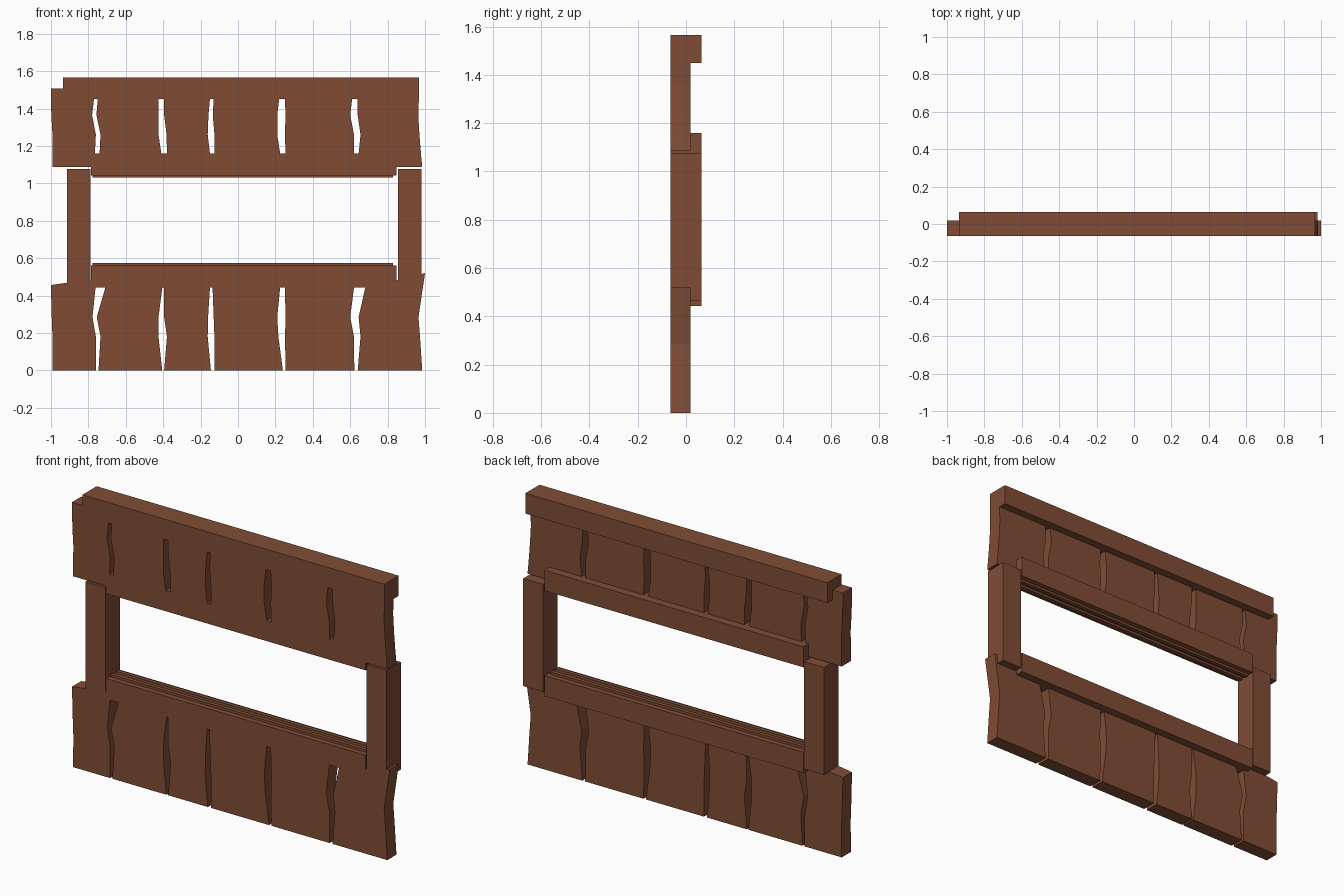
import bpy, bmesh

wood = bpy.data.materials.new("brown_wood")
wood.diffuse_color = (0.215, 0.073, 0.036, 1)

FRONT, MID, BACK = -0.064, 0.018, 0.064


def finish(name, bm):
    bmesh.ops.recalc_face_normals(bm, faces=bm.faces[:])
    me = bpy.data.meshes.new(name)
    bm.to_mesh(me)
    bm.free()
    me.materials.append(wood)
    ob = bpy.data.objects.new(name, me)
    bpy.context.collection.objects.link(ob)
    return ob


def slab(name, outline, y0=FRONT, y1=MID):
    """Extrude an x-z outline from y0 to y1."""
    bm = bmesh.new()
    f = bm.faces.new([bm.verts.new((x, y0, z)) for x, z in outline])
    r = bmesh.ops.extrude_face_region(bm, geom=[f])
    verts = [v for v in r["geom"] if isinstance(v, bmesh.types.BMVert)]
    bmesh.ops.translate(bm, verts=verts, vec=(0, y1 - y0, 0))
    return finish(name, bm)


def box(name, x0, x1, z0, z1, y0=FRONT, y1=BACK):
    return slab(name, [(x0, z0), (x1, z0), (x1, z1), (x0, z1)], y0, y1)


# Crooked plank edges: x at each height, alternately left and right edges
LOW_Z = (0, 0.18, 0.285, 0.44)
LOW = [
    [(-0.993, -0.992, -0.996, -1.0), (-0.76, -0.76, -0.778, -0.762)],
    [(-0.746, -0.735, -0.755, -0.71), (-0.405, -0.425, -0.425, -0.405)],
    [(-0.395, -0.38, -0.395, -0.395), (-0.145, -0.162, -0.16, -0.15)],
    [(-0.126, -0.126, -0.13, -0.136), (0.24, 0.216, 0.21, 0.225)],
    [(0.255, 0.251, 0.255, 0.25), (0.622, 0.62, 0.6, 0.62)],
    [(0.64, 0.655, 0.645, 0.68), (0.985, 0.973, 0.965, 0.988)],
]
# Plank top heights (left corner, right corner)
LOW_TOP = [(0.455, 0.49)] + [(0.5, 0.5)] * 4 + [(0.44, 0.52)]

UP_Z = (1.086, 1.16, 1.26, 1.365, 1.45)
UP = [
    [(-0.993, -0.993, -0.992, -0.998, -1.0), (-0.765, -0.765, -0.76, -0.78, -0.77)],
    [(-0.745, -0.74, -0.735, -0.757, -0.75), (-0.4, -0.41, -0.425, -0.425, -0.425)],
    [(-0.39, -0.38, -0.382, -0.395, -0.395), (-0.145, -0.15, -0.162, -0.158, -0.15)],
    [(-0.126, -0.126, -0.126, -0.135, -0.13), (0.24, 0.225, 0.21, 0.21, 0.22)],
    [(0.255, 0.255, 0.25, 0.255, 0.25), (0.62, 0.62, 0.62, 0.6, 0.61)],
    [(0.64, 0.645, 0.655, 0.64, 0.64), (0.985, 0.978, 0.97, 0.964, 0.967)],
]
UP_TOP = [(1.505, 1.505)] * 6


def planks(name, rows, heights, tops):
    for i, ((left, right), (tl, tr)) in enumerate(zip(rows, tops)):
        pr = list(zip(right, heights))
        pl = list(zip(left, heights))
        xr = 1.0 if i == 5 and heights is LOW_Z else right[-1]
        slab(f"{name}_{i + 1}", pr + [(xr, tr), (left[-1], tl + 0.001)] + pl[::-1])


planks("lower_plank", LOW, LOW_Z, LOW_TOP)
planks("upper_plank", UP, UP_Z, UP_TOP)

# Beams
box("top_beam", -0.935, 0.967, 1.45, 1.565)
box("window_head", -0.785, 0.847, 1.043, 1.16)
box("window_sill", -0.785, 0.847, 0.443, 0.56)

# Window side posts
box("left_post", -0.914, -0.789, 0.465, 1.077)
box("right_post", 0.855, 0.98, 0.465, 1.077)

# Thin sliding tracks on sill and head
for y0 in (-0.034, 0.012):
    box("sill_track", -0.778, 0.83, 0.555, 0.574, y0, y0 + 0.022)
    box("head_track", -0.778, 0.83, 1.03, 1.048, y0, y0 + 0.022)
